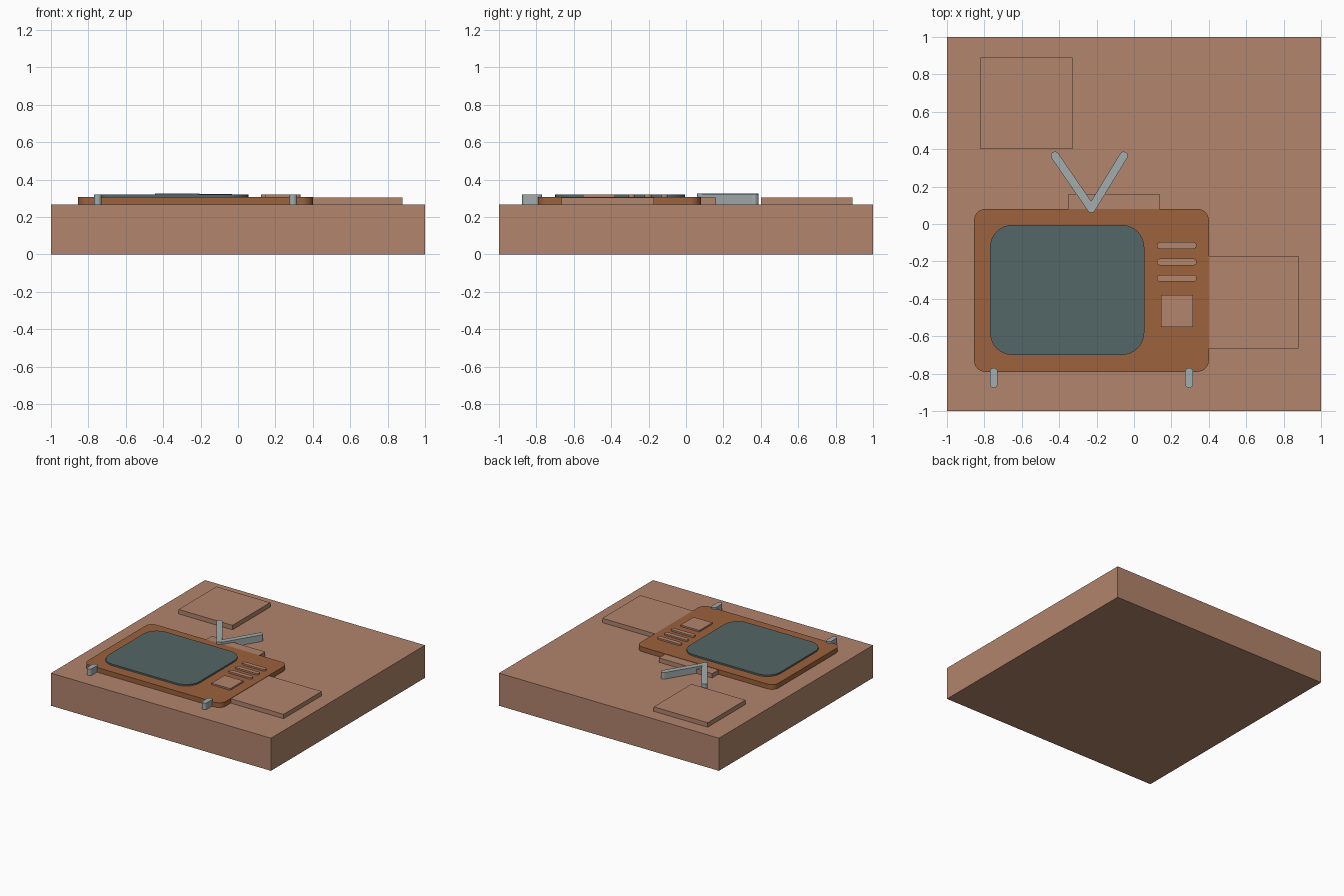
import bpy, bmesh, math

if "Cube" in bpy.data.objects:
    bpy.data.objects.remove(bpy.data.objects["Cube"])

def srgb(r, g, b):
    f = lambda c: c / 12.92 if c <= 0.04045 else ((c + 0.055) / 1.055) ** 2.4
    return (f(r / 255), f(g / 255), f(b / 255), 1)

def material(name, rgb):
    m = bpy.data.materials.new(name)
    m.diffuse_color = srgb(*rgb)
    m.use_nodes = True
    m.node_tree.nodes["Principled BSDF"].inputs["Base Color"].default_value = m.diffuse_color
    return m

CLAY = material("clay_brown", (178, 133, 108))
WOOD = material("wood_brown", (156, 98, 61))
GLASS = material("screen_teal", (84, 102, 102))
METAL = material("metal_grey", (163, 172, 174))

def plate(name, center, size, z0, z1, mat, radius=0, angle=0, seg=8):
    """Extruded rectangle with optional rounded corners, turned about z."""
    w, h = size[0] / 2, size[1] / 2
    pts = []
    for i, (sx, sy) in enumerate([(1, 1), (-1, 1), (-1, -1), (1, -1)]):
        if radius == 0:
            pts.append((sx * w, sy * h))
            continue
        for k in range(seg + 1):
            a = math.pi / 2 * (i + k / seg)
            pts.append((sx * (w - radius) + radius * math.cos(a),
                        sy * (h - radius) + radius * math.sin(a)))
    c, s = math.cos(angle), math.sin(angle)
    bm = bmesh.new()
    face = bm.faces.new([bm.verts.new((center[0] + x * c - y * s,
                                       center[1] + x * s + y * c, z0)) for x, y in pts])
    ext = bmesh.ops.extrude_face_region(bm, geom=[face], use_keep_orig=True)
    top = [v for v in ext["geom"] if isinstance(v, bmesh.types.BMVert)]
    bmesh.ops.translate(bm, verts=top, vec=(0, 0, z1 - z0))
    bmesh.ops.remove_doubles(bm, verts=bm.verts, dist=1e-5)
    bmesh.ops.recalc_face_normals(bm, faces=bm.faces)
    me = bpy.data.meshes.new(name)
    bm.to_mesh(me)
    bm.free()
    me.materials.append(mat)
    ob = bpy.data.objects.new(name, me)
    bpy.context.collection.objects.link(ob)
    return ob

def box(name, x0, x1, y0, y1, z0, z1, mat, radius=0):
    return plate(name, ((x0 + x1) / 2, (y0 + y1) / 2), (x1 - x0, y1 - y0), z0, z1, mat, radius)

def rod(name, p, q, r, z0, z1, mat):
    """Round-ended bar between two end centres."""
    d = (q[0] - p[0], q[1] - p[1])
    return plate(name, ((p[0] + q[0]) / 2, (p[1] + q[1]) / 2),
                 (math.hypot(*d) + 2 * r, 2 * r), z0, z1, mat, r * 0.999, math.atan2(d[1], d[0]))

B = 0.268  # top of the base slab

# Base slab and the three square tiles
box("base_slab", -1, 1, -1, 1, 0, B, CLAY)
box("back_left_tile", -0.82, -0.33, 0.40, 0.89, B, 0.305, CLAY)
box("right_tile", 0.39, 0.88, -0.665, -0.17, B, 0.304, CLAY)
box("antenna_tile", -0.35, 0.135, -0.33, 0.16, B, 0.304, CLAY)

# Television cabinet and screen
box("cabinet", -0.855, 0.40, -0.79, 0.08, B, 0.307, WOOD, 0.06)
box("screen", -0.77, 0.055, -0.70, -0.005, 0.30, 0.32, GLASS, 0.12)

# Speaker slots and control panel
for i, y in enumerate((-0.115, -0.203, -0.29)):
    rod(f"speaker_slot_{i + 1}", (0.14, y), (0.317, y), 0.018, 0.30, 0.32, CLAY)
box("control_panel", 0.145, 0.315, -0.55, -0.38, 0.30, 0.32, CLAY)

# Feet
for side, x in (("left", -0.75), ("right", 0.295)):
    rod(f"{side}_foot", (x, -0.855), (x, -0.79), 0.021, B, 0.321, METAL)

# Antenna arms meeting in a V
rod("left_antenna", (-0.423, 0.365), (-0.228, 0.082), 0.022, B, 0.326, METAL)
rod("right_antenna", (-0.055, 0.365), (-0.228, 0.082), 0.022, B, 0.322, METAL)
